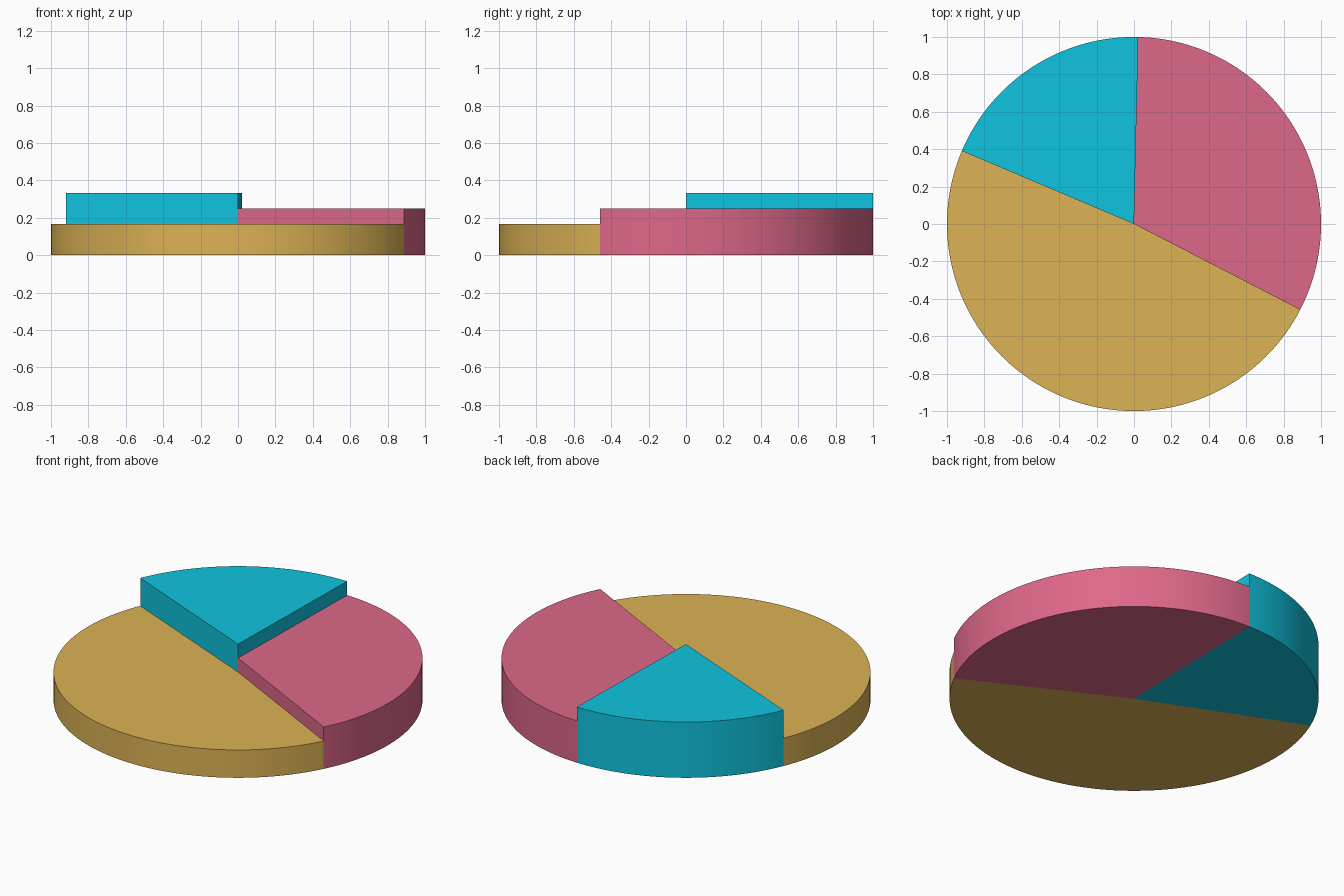
import bpy
import bmesh
from math import cos, sin, radians

if "Cube" in bpy.data.objects:
    bpy.data.objects.remove(bpy.data.objects["Cube"], do_unlink=True)


def to_linear(c):
    c /= 255
    return c / 12.92 if c <= 0.04045 else ((c + 0.055) / 1.055) ** 2.4


def make_material(name, rgb):
    colour = (*[to_linear(c) for c in rgb], 1)
    mat = bpy.data.materials.new(name)
    mat.use_nodes = True
    mat.diffuse_color = colour
    mat.node_tree.nodes["Principled BSDF"].inputs["Base Color"].default_value = colour
    return mat


def make_slice(name, start, end, height, mat):
    """Closed wedge of a unit disc, extruded up from the ground."""
    steps = round((end - start) / 2)
    angles = [radians(start + (end - start) * i / steps) for i in range(steps + 1)]
    bm = bmesh.new()
    outline = [bm.verts.new((0, 0, 0))]
    outline += [bm.verts.new((cos(a), sin(a), 0)) for a in angles]
    base = bm.faces.new(outline)
    top = bmesh.ops.extrude_face_region(bm, geom=[base], use_keep_orig=True)
    raised = [v for v in top["geom"] if isinstance(v, bmesh.types.BMVert)]
    bmesh.ops.translate(bm, verts=raised, vec=(0, 0, height))
    bmesh.ops.recalc_face_normals(bm, faces=bm.faces)
    mesh = bpy.data.meshes.new(name)
    bm.to_mesh(mesh)
    bm.free()
    mesh.materials.append(mat)
    obj = bpy.data.objects.new(name, mesh)
    bpy.context.collection.objects.link(obj)
    # Smooth rim, sharp edges
    bpy.ops.object.select_all(action="DESELECT")
    obj.select_set(True)
    bpy.context.view_layer.objects.active = obj
    bpy.ops.object.shade_smooth_by_angle(angle=radians(30))


# Three slices, each a step higher than the last
gold_end, rose_end, cyan_end = -27.3, 88.7, 157
step = 1 / 12
make_slice("low_gold_slice", cyan_end - 360, gold_end, 2 * step,
           make_material("gold", (221, 179, 85)))
make_slice("middle_rose_slice", gold_end, rose_end, 3 * step,
           make_material("rose", (222, 104, 137)))
make_slice("tall_cyan_slice", rose_end, cyan_end, 4 * step,
           make_material("cyan", (15, 196, 223)))
